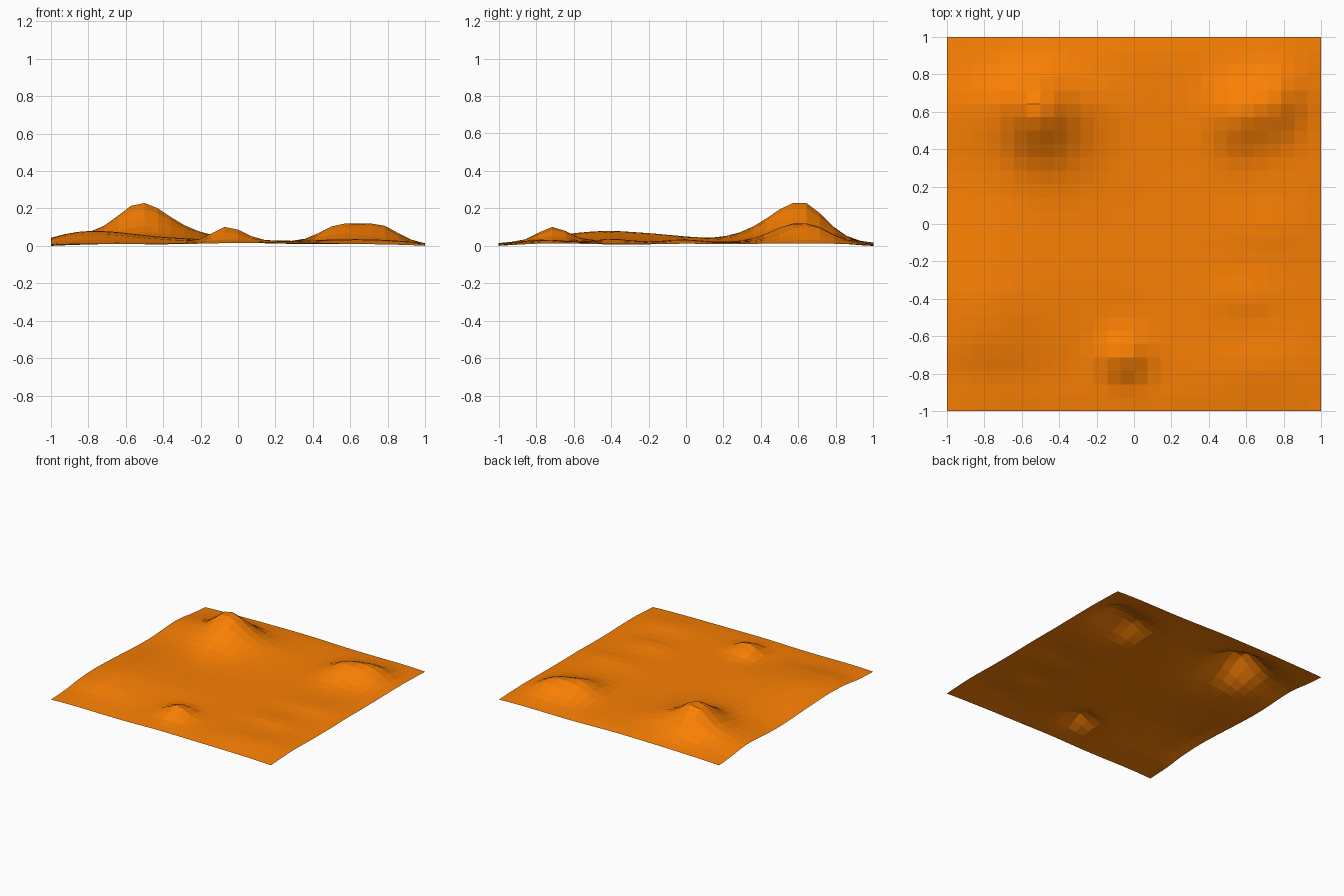
import bpy, bmesh
from math import exp, cos

# Hills: x, y, height, spread west, east, south, north
HILLS = [
    (-0.52, 0.61, 0.150, 0.11, 0.13, 0.16, 0.12),   # tall peak
    (-0.60, 0.63, 0.060, 0.32, 0.34, 0.19, 0.13),   # ridge under the tall peak
    (-0.30, 0.56, 0.016, 0.12, 0.12, 0.16, 0.10),   # eastern foot
    (-0.42, 0.30, 0.014, 0.20, 0.18, 0.16, 0.12),   # southern foot
    (0.54, 0.58, 0.082, 0.10, 0.11, 0.13, 0.12),    # broad hill, west half
    (0.76, 0.66, 0.082, 0.12, 0.09, 0.13, 0.10),    # broad hill, east half
    (-0.06, -0.71, 0.078, 0.075, 0.09, 0.08, 0.08), # small front peak
    (-0.78, -0.36, 0.052, 0.20, 0.25, 0.17, 0.34),  # long western swell
    (-0.78, -0.64, 0.026, 0.22, 0.25, 0.09, 0.15),  # its southern shoulder
    (-0.30, -0.35, 0.010, 0.20, 0.20, 0.18, 0.20),
    (0.60, -0.40, 0.016, 0.12, 0.12, 0.06, 0.09),   # low eastern ripples
    (0.65, -0.76, 0.010, 0.16, 0.16, 0.09, 0.07),
    (0.72, -0.03, 0.014, 0.18, 0.15, 0.08, 0.10),
    (-0.05, -1.00, 0.008, 0.20, 0.20, 0.10, 0.10),  # rises along the borders
    (0.95, -0.70, 0.008, 0.20, 0.20, 0.15, 0.15),
    (0.00, 0.95, 0.010, 0.25, 0.25, 0.15, 0.15),
]
N = 28


def height(x, y):
    z = 0.006 + 0.026 * (1 - 0.6 * x ** 8) * (1 - 0.6 * y ** 8)
    z += 0.003 * cos(5 * x + 2 * y)
    for cx, cy, h, w, e, s, n in HILLS:
        sx = w if x < cx else e
        sy = s if y < cy else n
        z += h * exp(-((x - cx) / sx) ** 2 / 2 - ((y - cy) / sy) ** 2 / 2)
    return z


# Terrain sheet: open grid displaced upwards
bm = bmesh.new()
bmesh.ops.create_grid(bm, x_segments=N, y_segments=N, size=1)
for v in bm.verts:
    v.co.z = height(v.co.x, v.co.y)
low = min(v.co.z for v in bm.verts)
for v in bm.verts:
    v.co.z -= low
mesh = bpy.data.meshes.new("terrain")
bm.to_mesh(mesh)
bm.free()
terrain = bpy.data.objects.new("terrain", mesh)
bpy.context.collection.objects.link(terrain)

# Orange ground
mat = bpy.data.materials.new("orange_ground")
mat.diffuse_color = (0.96, 0.215, 0.001, 1)
mesh.materials.append(mat)
